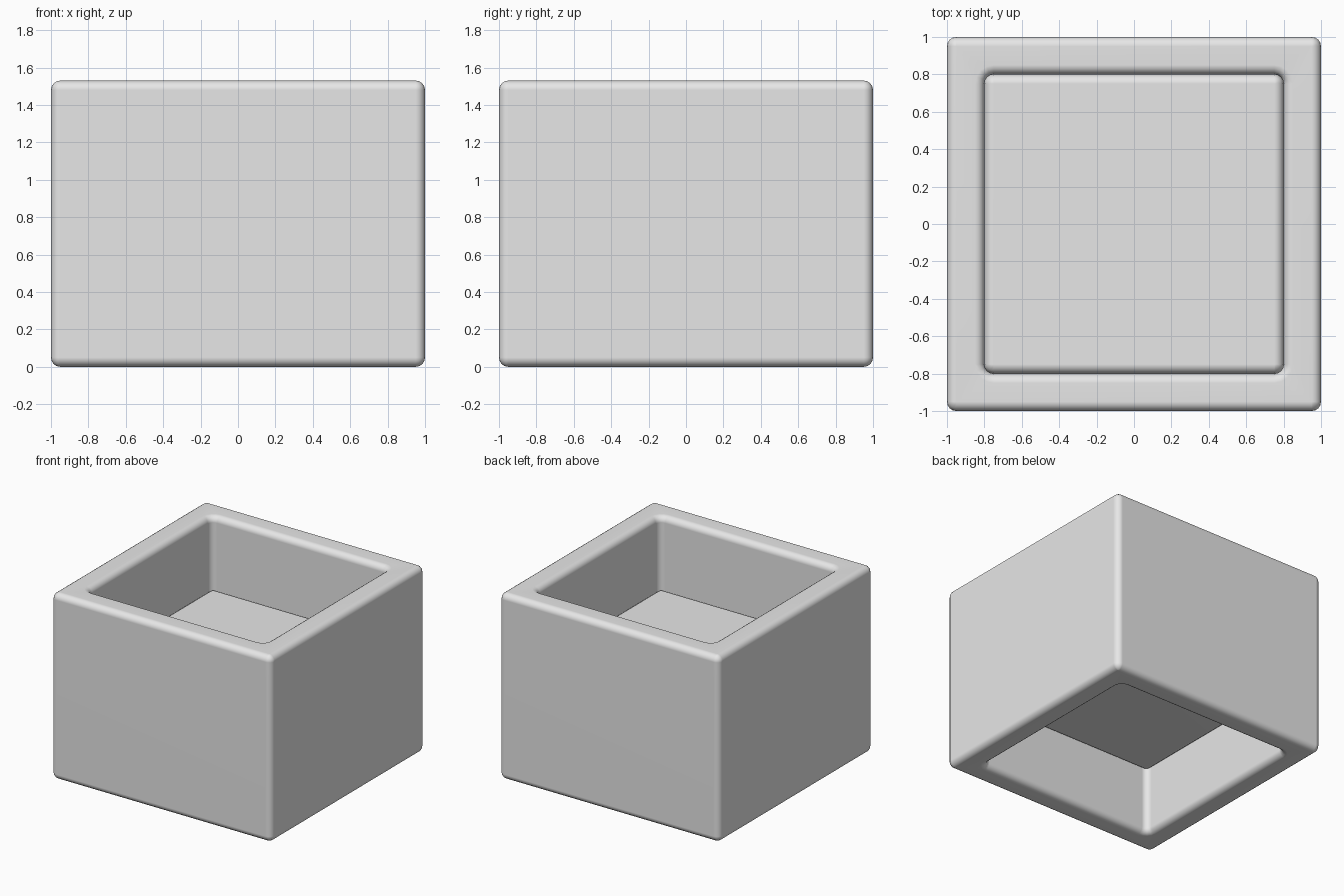
import bpy
import bmesh
from math import sin, cos, pi

HEIGHT = 1.53
OUTER, INNER = 1.0, 0.8      # half widths of the shell and its opening
FLOOR_LOW, FLOOR_TOP = 0.54, 0.94
R = 0.05                     # edge rounding
STEPS = 4

if "Cube" in bpy.data.objects:
    bpy.data.objects.remove(bpy.data.objects["Cube"], do_unlink=True)

grey = bpy.data.materials.new("light grey")
grey.use_nodes = True
colour = (0.8, 0.8, 0.8, 1)
grey.diffuse_color = colour
grey.node_tree.nodes["Principled BSDF"].inputs["Base Color"].default_value = colour


def rounded_square(bm, half, radius, z):
    """Ring of vertices around a square with rounded corners."""
    ring = []
    for corner in range(4):
        mid = pi / 4 + corner * pi / 2
        cx = (half - radius) * (1 if cos(mid) > 0 else -1)
        cy = (half - radius) * (1 if sin(mid) > 0 else -1)
        for i in range(STEPS + 1):
            a = corner * pi / 2 + i * pi / 2 / STEPS
            ring.append(bm.verts.new((cx + radius * cos(a), cy + radius * sin(a), z)))
    return ring


def rounded_side(half, low, high, side):
    """Profile (half width, corner radius, z) up a wall with rounded ends.
    side is 1 for an outward wall and -1 for the wall of an opening."""
    profile = []
    for z, way in ((low + R, -1), (high - R, 1)):
        arc = [i * pi / 2 / STEPS for i in range(STEPS + 1)]
        for a in (reversed(arc) if way < 0 else arc):
            inset = side * R * (1 - cos(a))
            profile.append((half - inset, R - inset, z + way * R * sin(a)))
    return profile


def loft(name, profile, closed):
    bm = bmesh.new()
    rings = [rounded_square(bm, *p) for p in profile]
    pairs = list(zip(rings, rings[1:]))
    if closed:
        pairs.append((rings[-1], rings[0]))
    else:
        bm.faces.new(rings[0])
        bm.faces.new(rings[-1])
    for a, b in pairs:
        for i in range(len(a)):
            j = (i + 1) % len(a)
            bm.faces.new((a[i], a[j], b[j], b[i]))
    bmesh.ops.remove_doubles(bm, verts=bm.verts, dist=0.0001)
    bmesh.ops.recalc_face_normals(bm, faces=bm.faces)
    mesh = bpy.data.meshes.new(name)
    bm.to_mesh(mesh)
    bm.free()
    mesh.materials.append(grey)
    obj = bpy.data.objects.new(name, mesh)
    bpy.context.collection.objects.link(obj)
    bpy.ops.object.select_all(action="DESELECT")
    obj.select_set(True)
    bpy.context.view_layer.objects.active = obj
    bpy.ops.object.shade_smooth_by_angle()
    # Keep the broad faces flat and the rounded edges soft
    flat = obj.modifiers.new("flat faces", "WEIGHTED_NORMAL")
    flat.keep_sharp = True
    return obj


# Square shell, open above and below
outside = rounded_side(OUTER, 0, HEIGHT, 1)
opening = rounded_side(INNER, 0, HEIGHT, -1)
loft("shell", outside + opening[::-1], True)

# Thick floor block halfway up the opening
loft("floor", rounded_side(INNER, FLOOR_LOW, FLOOR_TOP, 1), False)
